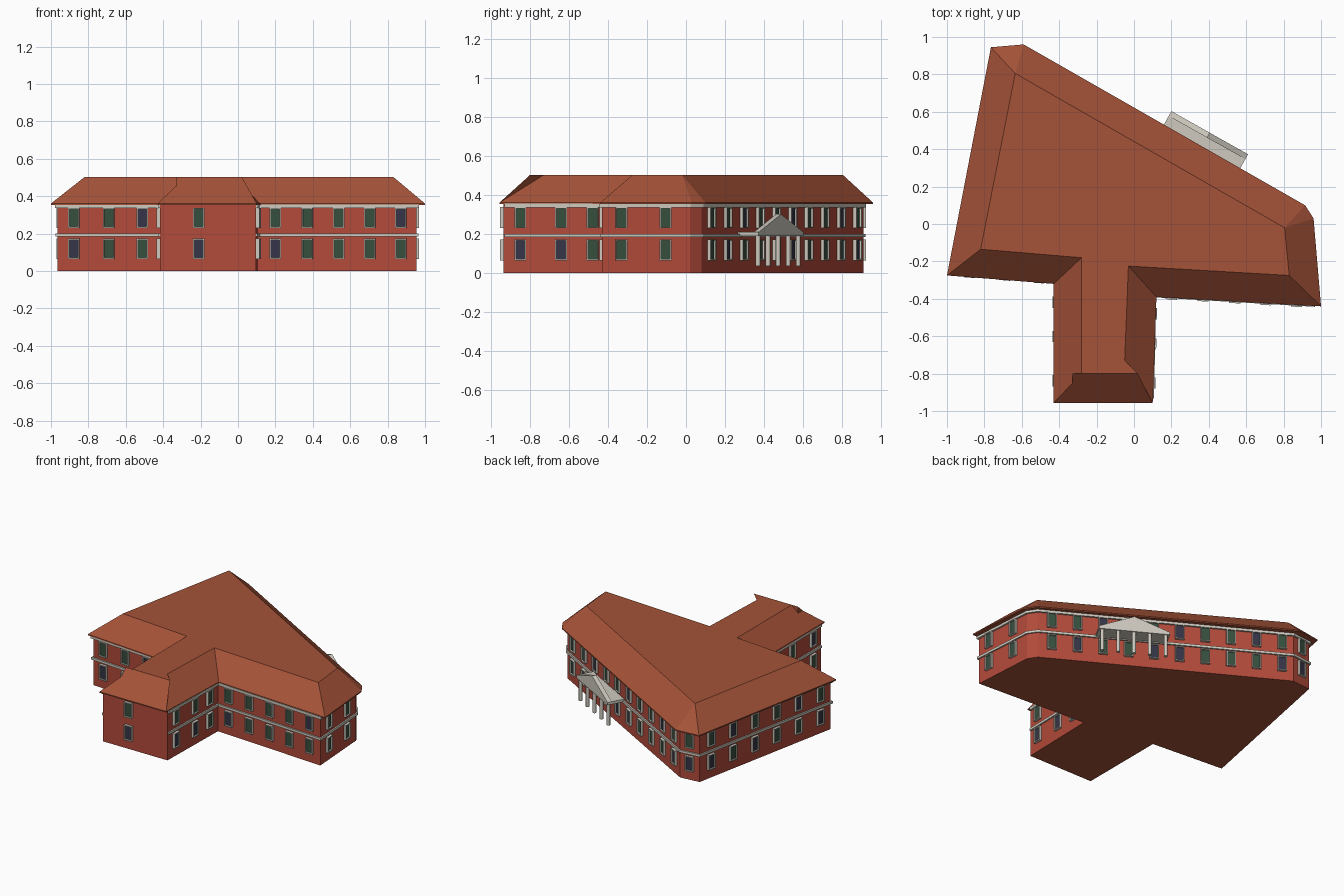
import bpy, bmesh, math
from mathutils import Vector

if "Cube" in bpy.data.objects:
    bpy.data.objects.remove(bpy.data.objects["Cube"])


def material(name, rgb):
    m = bpy.data.materials.new(name)
    m.diffuse_color = (*rgb, 1)
    m.use_nodes = True
    m.node_tree.nodes["Principled BSDF"].inputs["Base Color"].default_value = m.diffuse_color
    return m


BRICK = material("red_brick", (0.445, 0.069, 0.042))
TILE = material("roof_tile", (0.376, 0.086, 0.040))
CREAM = material("cream_stone", (0.62, 0.59, 0.52))
GREEN = material("green_glass", (0.036, 0.078, 0.047))
NAVY = material("navy_glass", (0.035, 0.035, 0.065))


def finish(bm, name, *mats):
    bmesh.ops.recalc_face_normals(bm, faces=bm.faces)
    me = bpy.data.meshes.new(name)
    bm.to_mesh(me)
    bm.free()
    for m in mats:
        me.materials.append(m)
    ob = bpy.data.objects.new(name, me)
    bpy.context.collection.objects.link(ob)
    return ob


def prism(bm, pts, z0, z1):
    lo = [bm.verts.new((p[0], p[1], z0)) for p in pts]
    hi = [bm.verts.new((p[0], p[1], z1)) for p in pts]
    n = len(pts)
    bottom = bm.faces.new(lo[::-1])
    bm.faces.new(hi)
    for i in range(n):
        j = (i + 1) % n
        bm.faces.new((lo[i], lo[j], hi[j], hi[i]))
    return bottom


def box(bm, o, u, n, s, d, z, mat=0):
    """Box spanning s along u, d along n and z upward, from ground point o."""
    pts = [o + u * a + n * b for a, b in
           ((s[0], d[0]), (s[1], d[0]), (s[1], d[1]), (s[0], d[1]))]
    before = len(bm.faces)
    prism(bm, pts, *z)
    bm.faces.ensure_lookup_table()
    for f in bm.faces[before:]:
        f.material_index = mat


def offset(pts, dists):
    """Move each edge of a counterclockwise outline outward by its distance."""
    out, n = [], len(pts)
    lines = []
    for i in range(n):
        e = (pts[(i + 1) % n] - pts[i]).normalized()
        lines.append((pts[i] + Vector((e.y, -e.x)) * dists[i], e))
    for i in range(n):
        (p, d), (q, e) = lines[i - 1], lines[i]
        t = (q - p).cross(e) / d.cross(e)
        out.append(p + d * t)
    return out


# Wall outline, counterclockwise from the front left corner
WALL = [Vector(p) for p in (
    (-0.965, -0.262), (-0.417, -0.305), (-0.417, -0.936), (0.095, -0.936),
    (0.107, -0.38), (0.955, -0.43), (0.925, 0.02), (0.885, 0.08),
    (-0.59, 0.91), (-0.735, 0.895))]
EAVE = [(-1.0, -0.275), (-0.43, -0.32), (-0.43, -0.957), (0.10, -0.957),
        (0.12, -0.39), (1.0, -0.44), (0.96, 0.03), (0.915, 0.10),
        (-0.59, 0.96), (-0.765, 0.945)]

# Brick walls with dark floor underneath
bm = bmesh.new()
prism(bm, WALL, 0, 0.354).material_index = 1
finish(bm, "walls", BRICK, TILE)

# Stone bands, skipping the plain front of the wing
for name, out, z0, z1 in (("middle_band", 0.010, 0.184, 0.201),
                          ("cornice", 0.012, 0.336, 0.356)):
    bm = bmesh.new()
    prism(bm, offset(WALL, [-0.004 if i == 2 else out for i in range(10)]), z0, z1)
    finish(bm, name, CREAM)

# Flat topped hipped roof with a stepped end on the wing
bm = bmesh.new()
under = [bm.verts.new((*p, 0.353)) for p in EAVE]
a, b, c, d, e, f, g, h, i, j = ring = [bm.verts.new((*p, 0.361)) for p in EAVE]
A, B, C, D, D2, E, F, G, I = top = [bm.verts.new((x, y, 0.503)) for x, y in (
    (-0.82, -0.135), (-0.28, -0.18), (-0.28, -0.80), (0.02, -0.80),
    (-0.05, -0.73), (-0.03, -0.225), (0.83, -0.275), (0.805, -0.02),
    (-0.635, 0.805))]
step_top = bm.verts.new((-0.33, -0.80, 0.503))
step_front = bm.verts.new((-0.33, -0.852, 0.456))
step_back = bm.verts.new((-0.33, -0.80, 0.456))
bm.faces.new(under[::-1])
for k in range(10):
    m = (k + 1) % 10
    bm.faces.new((under[k], under[m], ring[m], ring[k]))
for loop in (top, (a, b, B, A), (b, c, step_front, step_back, C, B),
             (c, d, D, C, step_top, step_front),
             (step_front, step_top, step_back), (step_top, C, step_back),
             (d, e, E, D2), (d, D2, D), (e, f, F, E), (f, g, G, F),
             (g, h, G), (h, i, I, G), (i, j, I), (j, a, A, I)):
    bm.faces.new(loop)
finish(bm, "roof", TILE)

# Windows per wall: positions along the wall, then upper and lower glass colours
WINDOWS = {
    0: ((0.16, 0.50, 0.83), "GGN", "NGG"),
    1: ((0.18, 0.47, 0.845), "GGN", "GNG"),
    2: ((0.405,), "G", "N"),
    3: ((0.155, 0.53, 0.82), "GGG", "NNG"),
    4: ((0.11, 0.31, 0.51, 0.705, 0.90), "GGGGN", "NGGGG"),
    5: ((0.22, 0.72), "GG", "GG"),
    7: ([0.055 + 0.1 * k for k in range(10)], "GGNGGNGGNG", "GNGGNNGGGN"),
    8: ((0.5,), "G", "N"),
    9: ([(k + 0.5) / 6 for k in range(6)], "GNGGNG", "NGNGGN"),
}
frames, panes = bmesh.new(), bmesh.new()
W, RIM = 0.030, 0.007
for wall, (spots, upper, lower) in WINDOWS.items():
    p, q = WALL[wall], WALL[(wall + 1) % 10]
    u = (q - p).normalized()
    n = Vector((u.y, -u.x))
    for k, t in enumerate(spots):
        o = p.lerp(q, t)
        for z0, z1, glass in ((0.065, 0.173, lower[k]), (0.230, 0.338, upper[k])):
            for side in (-1, 1):
                s = sorted((side * W, side * (W - RIM)))
                box(frames, o, u, n, s, (-0.005, 0.018), (z0, z1))
            for z in ((z0, z0 + RIM), (z1 - RIM, z1)):
                box(frames, o, u, n, (RIM - W, W - RIM), (-0.005, 0.018), z)
            box(panes, o, u, n, (RIM - W, W - RIM), (-0.005, 0.008),
                (z0 + RIM, z1 - RIM), "GN".index(glass))
finish(frames, "window_frames", CREAM)
finish(panes, "window_panes", GREEN, NAVY)

# Portico on the long rear wall
u = (WALL[7] - WALL[8]).normalized()
n = Vector((-u.y, u.x))
o = Vector((0.405, 0.488))
bm = bmesh.new()
box(bm, o, u, n, (-0.235, 0.235), (-0.125, 0), (0.190, 0.210))
finish(bm, "portico_slab", CREAM)

# Thin triangular pediment
bm = bmesh.new()
tri = [[bm.verts.new((*(o + u * s + n * dd), z))
        for s, z in ((-0.235, 0.209), (0.235, 0.209), (0, 0.302))]
       for dd in (-0.03, 0)]
bm.faces.new(tri[0][::-1])
bm.faces.new(tri[1])
for k in range(3):
    m = (k + 1) % 3
    bm.faces.new((tri[0][k], tri[0][m], tri[1][m], tri[1][k]))
finish(bm, "pediment", CREAM)

# Columns
bm = bmesh.new()
for k in range(5):
    base = o + u * (-0.21 + 0.105 * k) - n * 0.018
    prism(bm, [base + Vector((math.cos(r), math.sin(r))) * 0.012
               for r in (math.tau * v / 12 for v in range(12))], 0.035, 0.192)
cols = finish(bm, "portico_columns", CREAM)
bpy.context.view_layer.objects.active = cols
cols.select_set(True)
bpy.ops.object.shade_smooth_by_angle(angle=math.radians(40))
